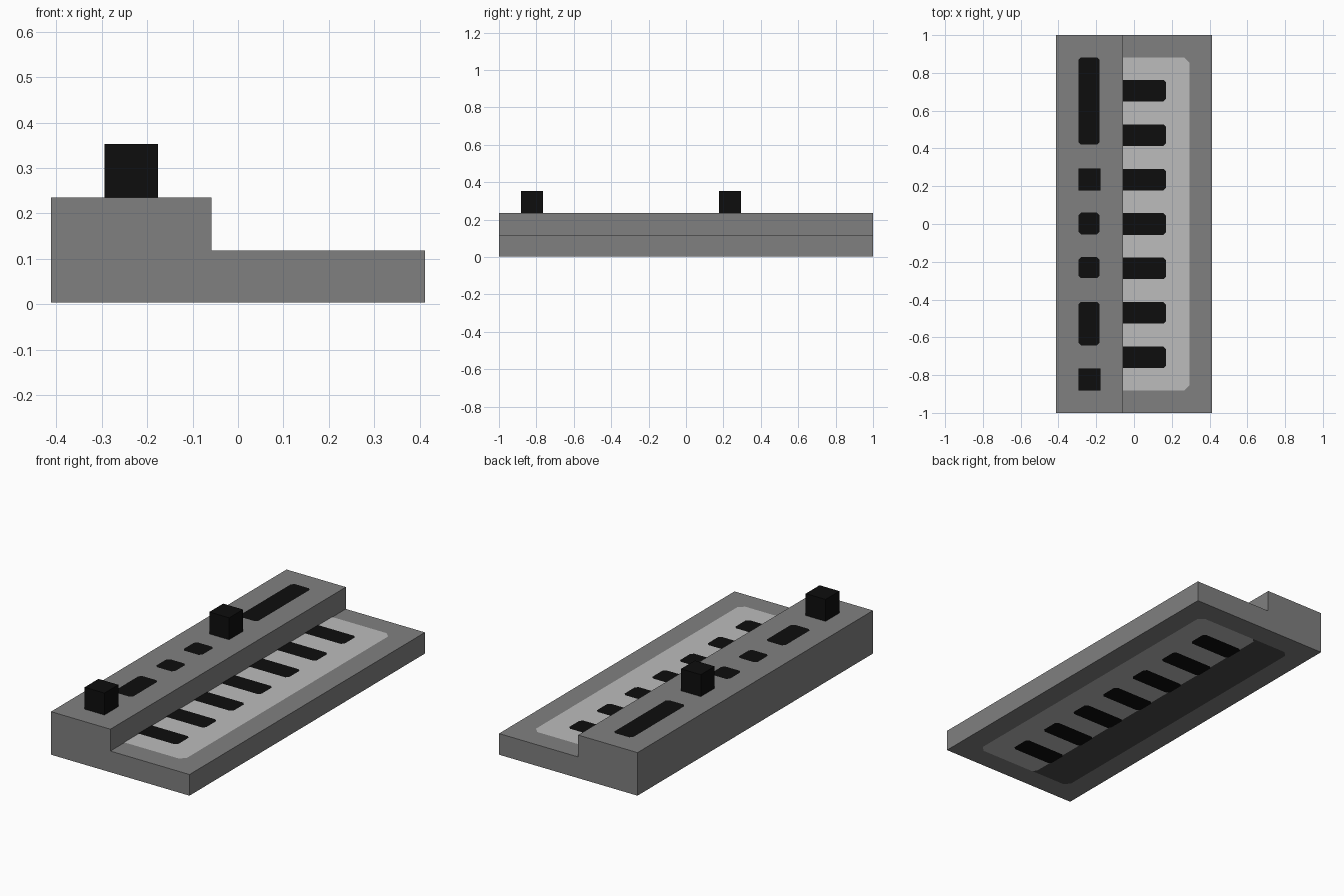
import bpy, bmesh

if "Cube" in bpy.data.objects:
    bpy.data.objects.remove(bpy.data.objects["Cube"])

U = 2 / 17            # block unit: the body is 7 x 17 x 2 units
X0, STEP, Z1, Z2 = -3.5 * U, -0.5 * U, U, 2 * U
LAYER = 0.002         # spacing of painted layers


def material(name, srgb):
    v = ((srgb / 255 + 0.055) / 1.055) ** 2.4 if srgb > 10 else srgb / 255 / 12.92
    m = bpy.data.materials.new(name)
    m.diffuse_color = (v, v, v, 1)
    m.use_nodes = True
    m.node_tree.nodes["Principled BSDF"].inputs["Base Color"].default_value = m.diffuse_color
    return m


GREY = material("mid grey", 128)
LIGHT = material("light grey", 188)
DARK = material("dark grey", 75)
BLACK = material("near black", 13)


def make(name, bm, mat):
    me = bpy.data.meshes.new(name)
    bm.to_mesh(me)
    bm.free()
    me.materials.append(mat)
    ob = bpy.data.objects.new(name, me)
    bpy.context.collection.objects.link(ob)
    return ob


def outline(x0, x1, y0, y1, cl, cr):
    """Counter-clockwise rectangle with left / right corner cuts."""
    pts = [(x0 + cl, y0), (x1 - cr, y0), (x1, y0 + cr), (x1, y1 - cr),
           (x1 - cr, y1), (x0 + cl, y1), (x0, y1 - cl), (x0, y0 + cl)]
    return list(dict.fromkeys(pts))


def plates(name, rects, z, mat, down=False):
    """Painted flat plates, facing up or down."""
    bm = bmesh.new()
    for r in rects:
        pts = outline(*r)
        if down:
            pts.reverse()
        bm.faces.new([bm.verts.new((x, y, z)) for x, y in pts])
    return make(name, bm, mat)


# Stepped body, extruded from its front profile
zb = 2 * LAYER
profile = [(X0, zb), (-X0, zb), (-X0, Z1), (STEP, Z1), (STEP, Z2), (X0, Z2)]
bm = bmesh.new()
face = bm.faces.new([bm.verts.new((x, -1, z)) for x, z in profile])
ext = bmesh.ops.extrude_face_region(bm, geom=[face])
bmesh.ops.translate(bm, vec=(0, 2, 0),
                    verts=[v for v in ext["geom"] if isinstance(v, bmesh.types.BMVert)])
bmesh.ops.recalc_face_normals(bm, faces=bm.faces)
make("stepped_body", bm, GREY)

# Two raised knobs
for name, y in (("front_knob", -7 * U), ("rear_knob", 2 * U)):
    bm = bmesh.new()
    bmesh.ops.create_cube(bm, size=U)
    bmesh.ops.translate(bm, vec=(-2 * U, y, Z2 + U / 2), verts=bm.verts)
    make(name, bm, BLACK)

# Painted slots on the upper step
slots = [(-2.5 * U, -0.182, y0, y1, 0.014, 0.014) for y0, y1 in
         ((0.42, 0.882), (-0.055, 0.06), (-0.287, -0.176), (-0.643, -0.412))]
plates("control_slots", slots, Z2 + LAYER, BLACK)

# Light key bed and seven dark keys on the lower step
plates("key_bed", [(STEP, 2.5 * U, -7.5 * U, 7.5 * U, 0, 0.028)], Z1 + LAYER, LIGHT)
ys = [2 * U * i for i in range(-3, 4)]
plates("dark_keys", [(STEP, 0.17, y - 0.057, y + 0.057, 0, 0.014) for y in ys],
       Z1 + 2 * LAYER, BLACK)

# The same key pattern painted underneath, beside a dark panel
END = -0.075
plates("under_key_bed", [(END, 2.5 * U, -7.5 * U, 7.5 * U, 0.02, 0.028)], LAYER, LIGHT, True)
plates("under_dark_panel", [(-2.5 * U, END + 0.02, -7.5 * U, 7.5 * U, 0.028, 0)],
       1.5 * LAYER, DARK, True)
plates("under_dark_keys", [(END - 0.005, 0.17, y - 0.057, y + 0.057, 0.014, 0.014) for y in ys],
       0, BLACK, True)
